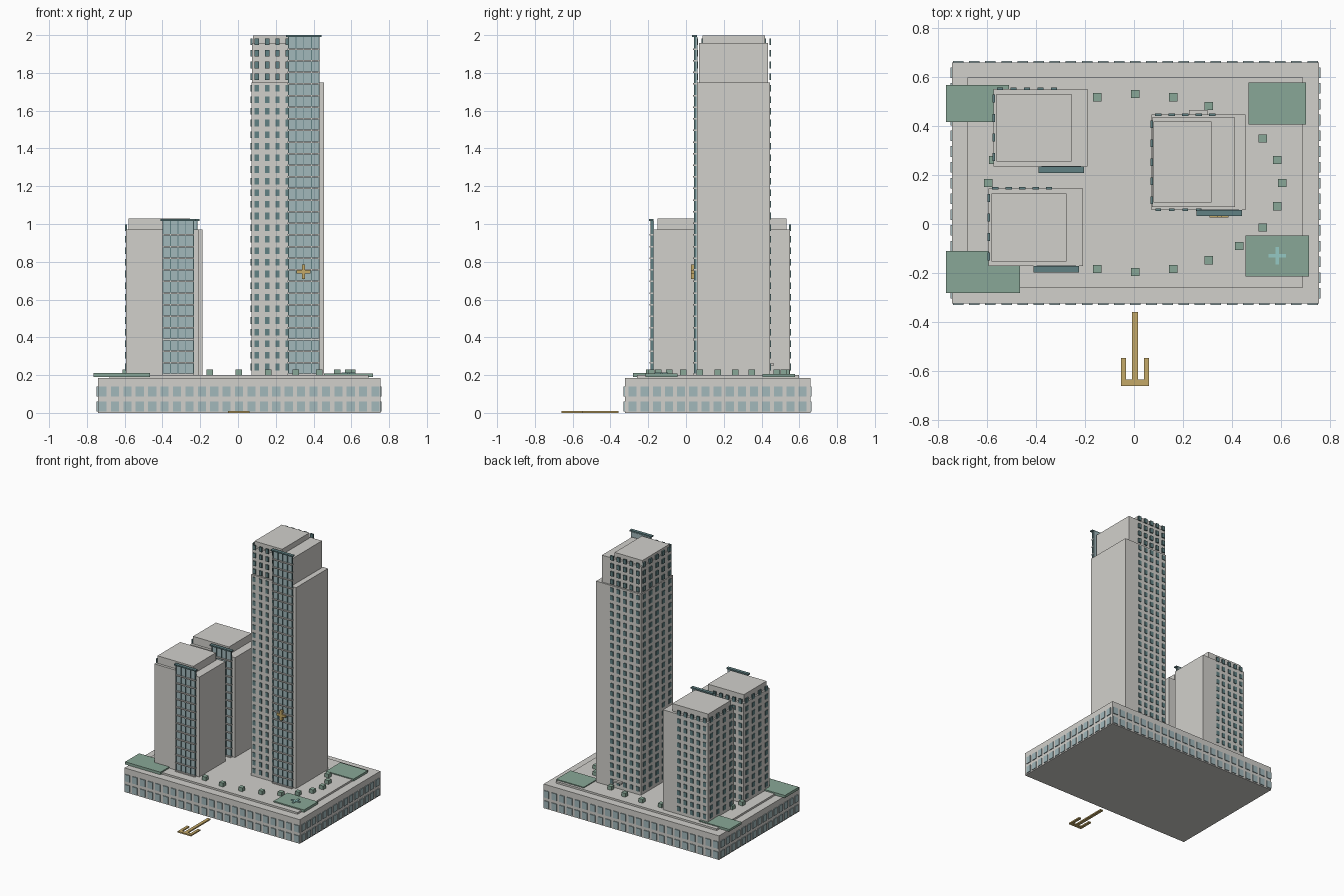
import bpy, bmesh, math
from mathutils import Matrix, Vector

if "Cube" in bpy.data.objects:
    bpy.data.objects.remove(bpy.data.objects["Cube"])


def material(name, rgb):
    m = bpy.data.materials.new(name)
    m.diffuse_color = (*rgb, 1)
    m.use_nodes = True
    m.node_tree.nodes["Principled BSDF"].inputs["Base Color"].default_value = m.diffuse_color
    return m


GLASS = material("pale_glass", (0.36, 0.48, 0.50))
DARK = material("dark_glass", (0.12, 0.22, 0.23))
GREEN = material("planting", (0.25, 0.39, 0.31))
GOLD = material("gold", (0.56, 0.40, 0.14))
AQUA = material("aqua", (0.30, 0.58, 0.55))
STONE = material("stone", (0.64, 0.63, 0.60))


def boxes(name, items, mat):
    """One object from many boxes given as (x0, x1, y0, y1, z0, z1)."""
    bm = bmesh.new()
    for x0, x1, y0, y1, z0, z1 in items:
        centre = Vector((x0 + x1, y0 + y1, z0 + z1)) / 2
        size = Matrix.Diagonal((x1 - x0, y1 - y0, z1 - z0, 1))
        bmesh.ops.create_cube(bm, size=1, matrix=Matrix.Translation(centre) @ size)
    mesh = bpy.data.meshes.new(name)
    bm.to_mesh(mesh)
    bm.free()
    mesh.materials.append(mat)
    ob = bpy.data.objects.new(name, mesh)
    bpy.context.collection.objects.link(ob)
    return ob


def cbox(x, y, z, sx, sy, sz):
    return (x - sx / 2, x + sx / 2, y - sy / 2, y + sy / 2, z - sz / 2, z + sz / 2)


# Podium and raised deck
PX0, PX1, PY0, PY1 = -0.742, 0.754, -0.324, 0.658
boxes("podium", [(PX0, PX1, PY0, PY1, 0, 0.186)], STONE)
boxes("deck", [(-0.68, 0.69, -0.26, 0.597, 0.18, 0.2)], STONE)

# Podium windows on all four sides, two storeys
wins = []
for z in (0.035, 0.113):
    for i in range(23):
        x = -0.717 + i * 0.0657
        wins += [cbox(x, y, z, 0.043, 0.012, 0.053) for y in (PY0, PY1)]
    for i in range(15):
        y = -0.283 + i * 0.0643
        wins += [cbox(x, y, z, 0.012, 0.043, 0.053) for x in (PX0, PX1)]
boxes("podium_windows", wins, GLASS)

# Roof garden pads
boxes("garden_pads", [
    (-0.766, -0.51, 0.416, 0.567, 0.19, 0.207),
    (-0.766, -0.465, -0.281, -0.111, 0.19, 0.21),
    (0.468, 0.702, 0.405, 0.578, 0.19, 0.207),
    (0.455, 0.714, -0.215, -0.046, 0.19, 0.209)], GREEN)

# Planters set round an ellipse
boxes("planters", [cbox(0.005 + 0.6 * math.cos(a), 0.167 + 0.363 * math.sin(a), 0.213,
                        0.034, 0.034, 0.032)
                   for a in (math.radians(15 * k) for k in range(24))], GREEN)

FLOOR = 0.0615


def tower(name, x, y0, y1, tiers, top, floors, side_cols, front_windows):
    """Stacked tiers, punched windows and a slab-and-mullion glazed bay on the front."""
    boxes(name + "_body", tiers, STONE)
    wins = []
    for f in range(floors):
        z = 0.243 + f * FLOOR
        for c in range(5):
            wx = x + 0.027 + c * 0.055
            wins.append(cbox(wx, y1, z, 0.025, 0.01, 0.035))
            if front_windows and c < 4:
                wins.append(cbox(wx, y0, z, 0.023, 0.01, 0.035))
        for c in range(side_cols):
            wy = y0 + (c + 0.5) * (y1 - y0) / side_cols
            wins.append(cbox(x, wy, z, 0.01, 0.032, 0.035))
    boxes(name + "_windows", wins, DARK)
    # glazed bay
    bx0, bx1 = x + 0.195, x + 0.357
    boxes(name + "_bay_glass", [(bx0, bx1, y0 - 0.010, y0 + 0.002, 0.2, top - 0.01)], GLASS)
    boxes(name + "_bay_mullions",
          [cbox(bx0 + i * (bx1 - bx0) / 4, y0 - 0.010, (0.19 + top) / 2, 0.005, 0.012, top - 0.21)
           for i in range(5)], DARK)
    boxes(name + "_bay_slabs",
          [(bx0 - 0.004, bx1 + 0.004, y0 - 0.022, y0, z, z + 0.008)
           for z in (0.2 + FLOOR * f for f in range(floors))], STONE)
    boxes(name + "_bay_cap", [(bx0 - 0.012, bx1 + 0.012, y0 - 0.025, y0, top - 0.01, top)], DARK)


# Tall tower, stepping back twice
tower("tall_tower", 0.072, 0.058, 0.446,
      [(0.072, 0.455, 0.058, 0.446, 0.19, 1.75),
       (0.074, 0.413, 0.07, 0.434, 1.75, 1.957),
       (0.08, 0.316, 0.087, 0.418, 1.957, 1.998)], 2.0, 29, 5, True)

# Two short towers
for name, x, y in (("front_short_tower", -0.593, -0.172), ("back_short_tower", -0.573, 0.234)):
    tower(name, x, y, y + 0.317,
          [(x, x + 0.384, y, y + 0.317, 0.19, 0.97),
           (x + 0.012, x + 0.318, y + 0.02, y + 0.297, 0.97, 1.028)], 1.027, 13, 4, False)

# Rear canopy of the tall tower
boxes("rear_canopy", [(0.225, 0.3, 0.44, 0.466, 0.25, 0.262)], STONE)

# Gold cross on the tall tower and aqua cross on the garden pad
boxes("wall_cross", [cbox(0.347, 0.04, 0.747, 0.076, 0.028, 0.018),
                     cbox(0.347, 0.04, 0.747, 0.018, 0.028, 0.076)], GOLD)
boxes("pad_cross", [cbox(0.585, -0.13, 0.21, 0.072, 0.014, 0.01),
                    cbox(0.585, -0.13, 0.21, 0.014, 0.072, 0.01)], AQUA)

# Forked path marker on the ground
boxes("ground_fork", [(-0.008, 0.016, -0.656, -0.358, 0, 0.01),
                      (-0.053, 0.061, -0.66, -0.635, 0, 0.01),
                      (-0.053, -0.032, -0.66, -0.547, 0, 0.01),
                      (0.04, 0.061, -0.66, -0.547, 0, 0.01)], GOLD)
